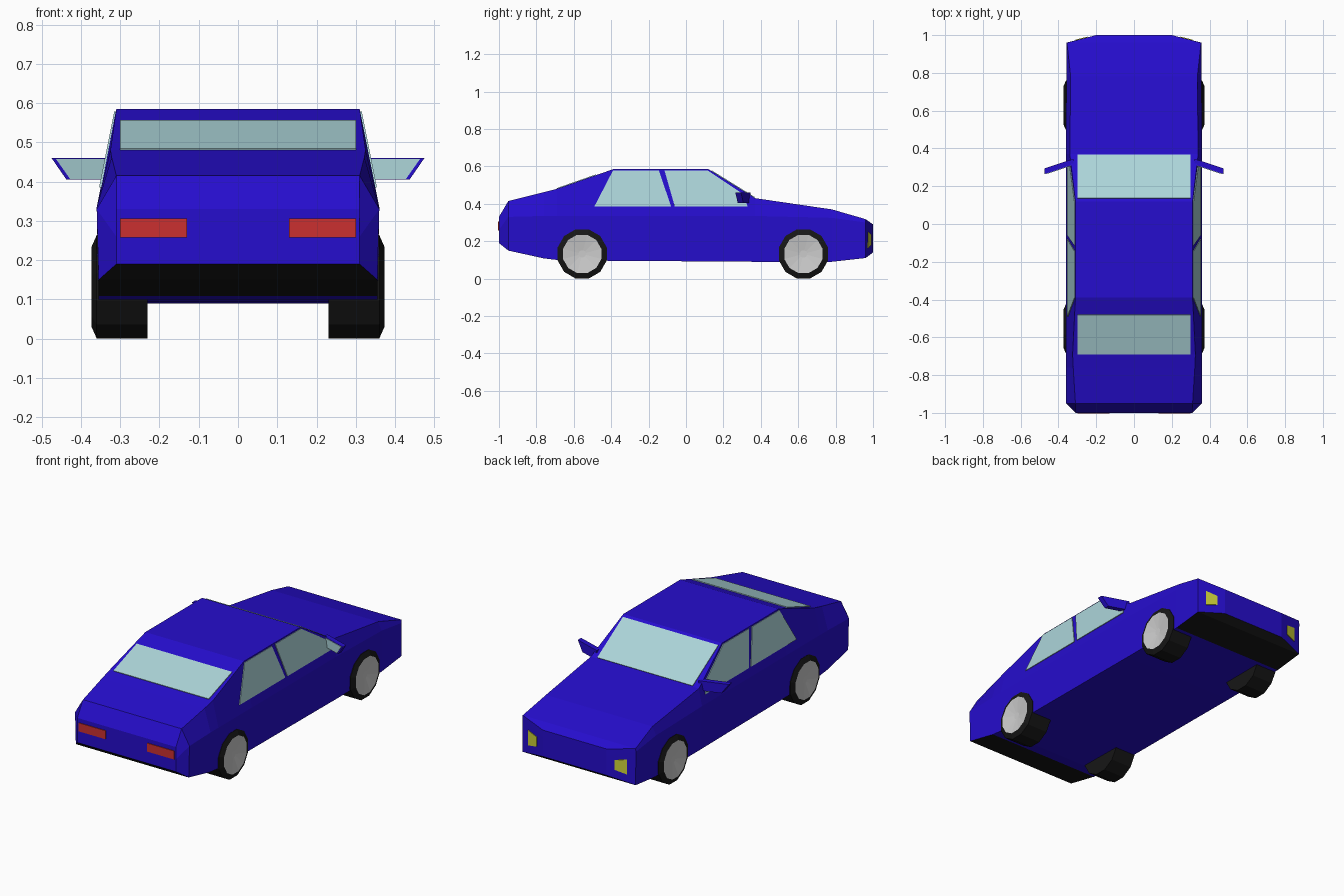
import bpy
import bmesh
from math import sin, cos, pi
from mathutils import Vector

cube = bpy.data.objects.get("Cube")
if cube:
    bpy.data.objects.remove(cube)


def material(name, rgb):
    m = bpy.data.materials.new(name)
    m.use_nodes = True
    m.diffuse_color = (*rgb, 1)
    bsdf = m.node_tree.nodes["Principled BSDF"]
    bsdf.inputs["Base Color"].default_value = (*rgb, 1)
    bsdf.inputs["Roughness"].default_value = 0.6
    return m


BLUE = material("blue paint", (0.019, 0.004, 0.61))
GLASS = material("pale glass", (0.41, 0.66, 0.69))
BLACK = material("black rubber", (0.008, 0.008, 0.008))
GREY = material("light grey hub", (0.6, 0.6, 0.6))
RED = material("red lamp", (0.6, 0.03, 0.03))
YELLOW = material("yellow lamp", (0.62, 0.65, 0.04))


def finish(name, bm, mats, rule=None):
    bmesh.ops.recalc_face_normals(bm, faces=bm.faces)
    bm.normal_update()
    if rule:
        for f in bm.faces:
            f.material_index = rule(f)
    mesh = bpy.data.meshes.new(name)
    bm.to_mesh(mesh)
    bm.free()
    for m in mats:
        mesh.materials.append(m)
    ob = bpy.data.objects.new(name, mesh)
    bpy.context.collection.objects.link(ob)
    return ob


def loft(rings):
    """Skin closed rings of equal length and cap both ends."""
    bm = bmesh.new()
    loops = [[bm.verts.new(p) for p in r] for r in rings]
    n = len(loops[0])
    for a, b in zip(loops, loops[1:]):
        for i in range(n):
            j = (i + 1) % n
            bm.faces.new((a[i], a[j], b[j], b[i]))
    bm.faces.new(loops[0])
    bm.faces.new(loops[-1])
    return bm


def plate(name, pts, mat, thick=0.004):
    """Thin outward-facing plate through the given corners."""
    pts = [Vector(p) for p in pts]
    normal = (pts[1] - pts[0]).cross(pts[2] - pts[0]).normalized()
    centre = sum(pts, Vector()) / len(pts)
    if normal.dot(centre - Vector((0, 0, 0.3))) < 0:
        normal = -normal
    rings = [[p + normal * d for p in pts] for d in (-0.002, thick)]
    return finish(name, loft(rings), [mat])


# Body: sections of y, sill (x, z), belt (x, z), shoulder (x, z)
sections = [
    (-1.0, (0.31, 0.19), (0.31, 0.26), (0.31, 0.33)),
    (-0.95, (0.355, 0.15), (0.36, 0.33), (0.31, 0.415)),
    (-0.76, (0.355, 0.108), (0.36, 0.335), (0.322, 0.462)),
    (-0.69, (0.355, 0.1), (0.36, 0.335), (0.325, 0.48)),
    (-0.39, (0.355, 0.095), (0.36, 0.335), (0.31, 0.585)),
    (0.12, (0.355, 0.092), (0.36, 0.335), (0.31, 0.585)),
    (0.37, (0.355, 0.09), (0.36, 0.335), (0.34, 0.43)),
    (0.78, (0.355, 0.09), (0.358, 0.325), (0.335, 0.37)),
    (0.96, (0.355, 0.11), (0.357, 0.3), (0.355, 0.318)),
    (1.0, (0.2, 0.14), (0.2, 0.25), (0.2, 0.29)),
]
rings = []
for y, *half in sections:
    rings.append([(x, y, z) for x, z in half]
                 + [(-x, y, z) for x, z in reversed(half)])


def body_rule(f):
    y = f.calc_center_median().y
    return int(f.normal.z < -0.3 and (y < -0.76 or y > 0.78))


finish("car_body", loft(rings), [BLUE, BLACK], body_rule)

# Windscreen and rear window
for name, lo, hi in (("windscreen", (0.367, 0.432), (0.136, 0.575)),
                     ("rear_window", (-0.69, 0.48), (-0.48, 0.5535))):
    plate(name, [(-0.3, *lo), (0.3, *lo), (0.3, *hi), (-0.3, *hi)], GLASS)

# Side windows lie in the sloping cabin sides
rear_pane = [(-0.49, 0.385), (-0.39, 0.578), (-0.145, 0.578), (-0.08, 0.385)]
front_pane = [(-0.06, 0.385), (-0.115, 0.578), (0.115, 0.578),
              (0.3, 0.455), (0.33, 0.385)]


def cabin_x(z):
    return 0.36 - 0.2 * (z - 0.335)


for side, s in (("left", 1), ("right", -1)):
    for name, pane in (("rear", rear_pane), ("front", front_pane)):
        plate(f"{side}_{name}_side_window",
              [(s * cabin_x(z), y, z) for y, z in pane], GLASS)

    # Tail lamps on the flat rear panel
    plate(f"{side}_tail_lamp",
          [(s * x, -1.0, z) for x, z in
           ((0.13, 0.258), (0.3, 0.258), (0.3, 0.306), (0.13, 0.306))], RED)

    # Head lamps on the angled nose corners
    plate(f"{side}_head_lamp",
          [(s * x, 1 - 0.04 * (x - 0.2) / 0.156, z) for x, z in
           ((0.245, 0.18), (0.31, 0.165), (0.31, 0.25), (0.245, 0.235))], YELLOW)

    # Swept door mirror with a glass face to the rear
    outline = [(0.32, 0.405), (0.437, 0.405), (0.475, 0.46), (0.32, 0.46)]

    def sweep(x, dy):
        return 0.315 - 0.33 * (x - 0.32) + dy

    finish(f"{side}_mirror",
           loft([[(s * x, sweep(x, dy), z) for x, z in outline]
                 for dy in (0, 0.03)]), [BLUE])
    glass = [(0.33, 0.407), (0.428, 0.407), (0.464, 0.458), (0.33, 0.458)]
    finish(f"{side}_mirror_glass",
           loft([[(s * x, sweep(x, dy), z) for x, z in glass]
                 for dy in (-0.003, 0.002)]), [GLASS])

    # Wheels: twelve-sided tyre with a shallow dished hub
    for name, wy in (("rear", -0.555), ("front", 0.628)):
        rings = []
        for x, r in ((0.23, 0.136), (0.36, 0.136), (0.373, 0.106), (0.36, 0.02)):
            rings.append([(s * x, wy + r * cos((i + 0.5) * pi / 6),
                           0.132 + r * sin((i + 0.5) * pi / 6))
                          for i in range(12)])

        def wheel_rule(f, wy=wy):
            c = f.calc_center_median()
            reach = (Vector((c.y, c.z)) - Vector((wy, 0.132))).length
            return int(abs(c.x) > 0.3 and reach < 0.1)

        finish(f"{side}_{name}_wheel", loft(rings), [BLACK, GREY], wheel_rule)
